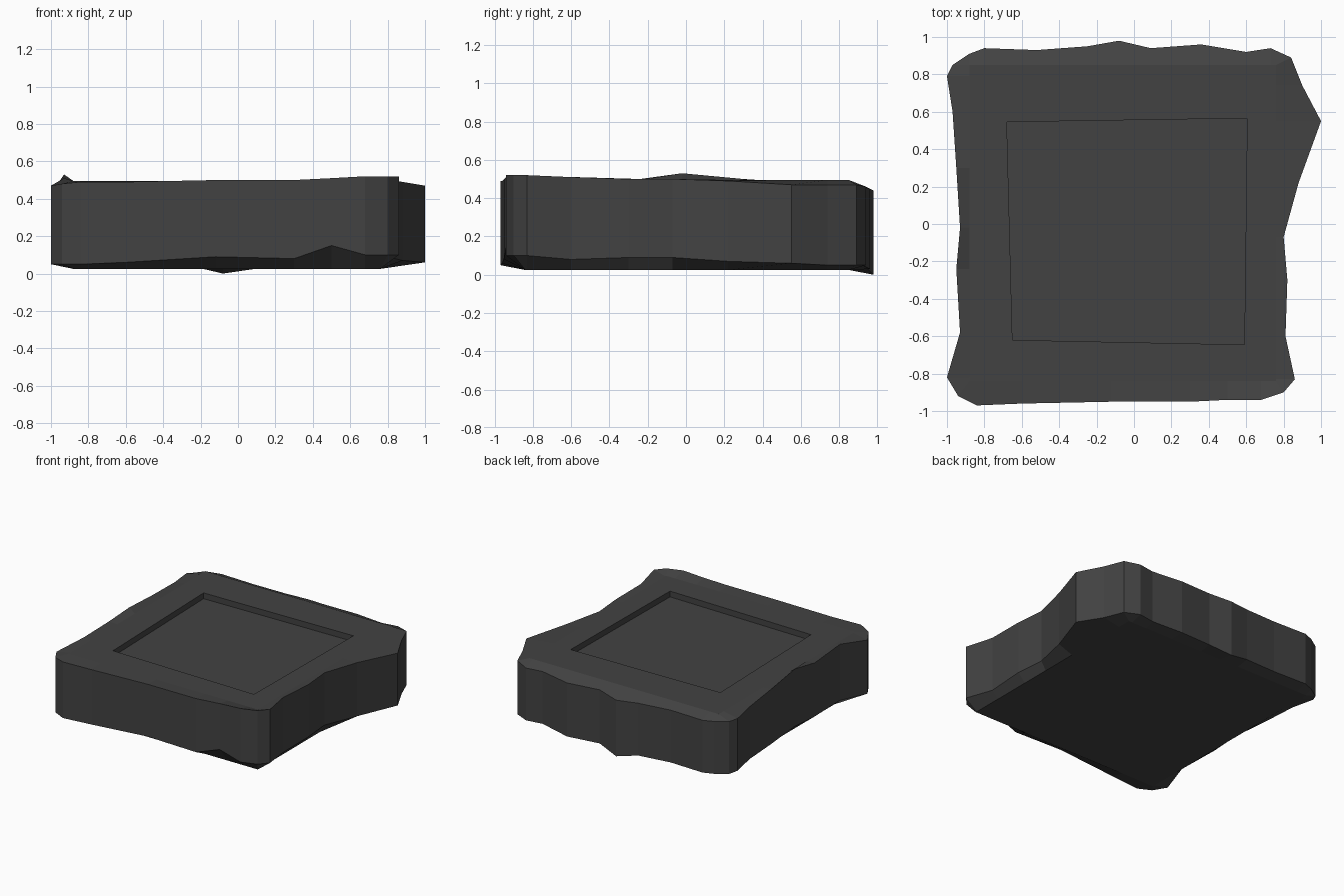
import bpy
import bmesh
from mathutils import Vector

default = bpy.data.objects.get("Cube")
if default:
    bpy.data.objects.remove(default, do_unlink=True)

# Single dark stone colour
stone = bpy.data.materials.new("dark_stone")
stone.use_nodes = True
stone_colour = (0.055, 0.055, 0.055, 1)
stone.diffuse_color = stone_colour
shader = stone.node_tree.nodes["Principled BSDF"]
shader.inputs["Base Color"].default_value = stone_colour
shader.inputs["Roughness"].default_value = 0.9

# Rough outline in hundredths: x, y, wall bottom, wall top
front_edge = [(-100, -82, 5, 47), (-94, -92, 5, 48), (-84, -97, 5, 49),
              (-60, -96, 6, 49), (-12, -95, 9, 50), (30, -95, 8, 50),
              (50, -94, 15, 51), (68, -94, 10, 52), (80, -90, 10, 52)]
right_edge = [(86, -83, 10, 52), (81, -60, 8, 51), (82, -30, 9, 50),
              (80, -7, 9, 50), (88, 22, 7, 49), (100, 55, 6, 47),
              (90, 74, 5, 47)]
back_edge = [(84, 89, 5, 47), (73, 94, 5, 46), (60, 92, 5, 46),
             (36, 96, 3, 45), (9, 94, 4, 46), (-8, 98, 0, 44),
             (-25, 95, 4, 45), (-52, 93, 5, 46), (-80, 94, 5, 46)]
left_edge = [(-88, 91, 5, 46), (-97, 85, 5, 46), (-100, 79, 6, 47),
             (-97, 60, 7, 48), (-95, 30, 7, 50), (-93, -2, 8, 53),
             (-95, -24, 8, 50), (-93, -58, 7, 51)]
outline = [Vector(p) / 100 for p in front_edge + right_edge + back_edge + left_edge]

TOP, BOTTOM, RECESS_DEPTH = 0.495, 0.025, 0.045


def clamp(value, low, high):
    return max(low, min(high, value))


def flat_loop(z):
    """Inner border of the worn rim, held inside a rectangle."""
    return [(clamp(p.x, -0.88, 0.76), clamp(p.y, -0.84, 0.85), z) for p in outline]


def add_loop(bm, points):
    return [bm.verts.new(p) for p in points]


def bridge(bm, lower, upper):
    """Join two equal loops with a ring of quads."""
    count = len(lower)
    for i in range(count):
        j = (i + 1) % count
        bm.faces.new((lower[i], lower[j], upper[j], upper[i]))


bm = bmesh.new()

# Underside, worn bevels and upright wall
underside = add_loop(bm, flat_loop(BOTTOM))
wall_low = add_loop(bm, [(p.x, p.y, p.z) for p in outline])
wall_high = add_loop(bm, [(p.x, p.y, p.w) for p in outline])
rim = add_loop(bm, flat_loop(TOP))
for lower, upper in ((underside, wall_low), (wall_low, wall_high), (wall_high, rim)):
    bridge(bm, lower, upper)
bm.faces.new(list(reversed(underside)))

# Sunken panel with a slightly crooked border
corners = [(-0.65, -0.62), (0.59, -0.645), (0.605, 0.565), (-0.68, 0.545)]
panel_floor = add_loop(bm, [(x, y, TOP - RECESS_DEPTH) for x, y in corners])
panel_edge = add_loop(bm, [(x, y, TOP) for x, y in corners])
bridge(bm, panel_floor, panel_edge)
bm.faces.new(panel_floor)

# Flat border between the rim and the sunken panel
bmesh.ops.remove_doubles(bm, verts=bm.verts[:], dist=0.001)
open_edges = [e for e in bm.edges if e.is_boundary]
bmesh.ops.triangle_fill(bm, edges=open_edges, use_beauty=True, normal=(0, 0, 1))
bmesh.ops.recalc_face_normals(bm, faces=bm.faces[:])

mesh = bpy.data.meshes.new("stone_tile")
bm.to_mesh(mesh)
bm.free()
mesh.materials.append(stone)
tile = bpy.data.objects.new("stone_tile", mesh)
bpy.context.collection.objects.link(tile)
